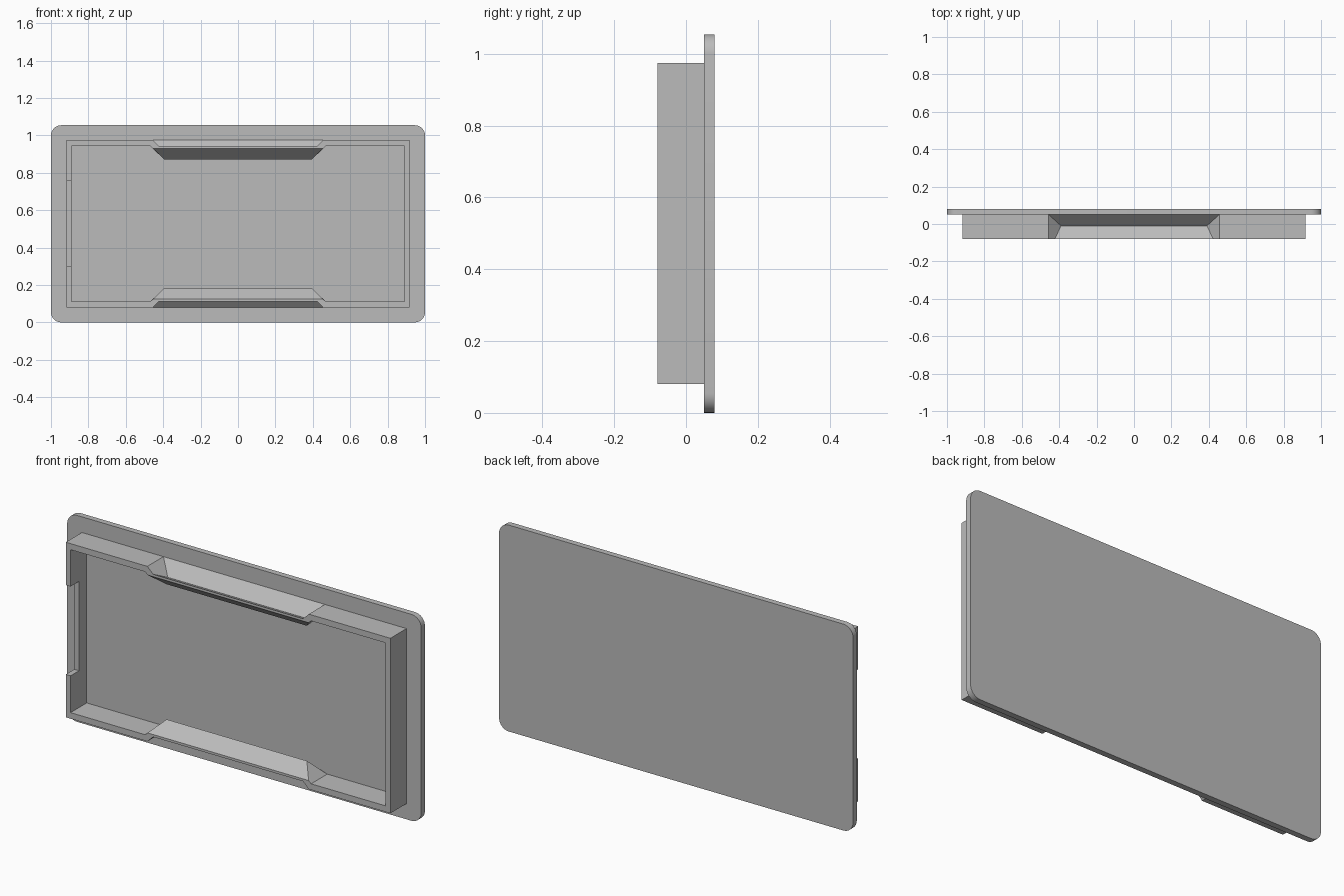
import bpy
import bmesh

if "Cube" in bpy.data.objects:
    bpy.data.objects.remove(bpy.data.objects["Cube"])

HEIGHT = 1.054
MID = HEIGHT / 2
FRONT, SEAM, BACK = -0.08, 0.05, 0.08

grey = bpy.data.materials.new("plain grey")
grey.use_nodes = True
COLOUR = (0.5, 0.5, 0.5, 1)
grey.diffuse_color = COLOUR
grey.node_tree.nodes["Principled BSDF"].inputs["Base Color"].default_value = COLOUR


def hull(name, points):
    """Convex solid around the points."""
    bm = bmesh.new()
    for p in points:
        bm.verts.new(p)
    res = bmesh.ops.convex_hull(bm, input=bm.verts[:])
    loose = [v for v in bm.verts if not v.link_faces]
    bmesh.ops.delete(bm, geom=loose, context="VERTS")
    bmesh.ops.dissolve_limit(bm, angle_limit=0.01, verts=bm.verts[:], edges=bm.edges[:])
    bmesh.ops.recalc_face_normals(bm, faces=bm.faces[:])
    mesh = bpy.data.meshes.new(name)
    bm.to_mesh(mesh)
    bm.free()
    mesh.materials.append(grey)
    ob = bpy.data.objects.new(name, mesh)
    bpy.context.collection.objects.link(ob)
    return ob


def box(name, xs, ys, zs):
    return hull(name, [(x, y, z) for x in xs for y in ys for z in zs])


def combine(target, tool, operation):
    """Apply a boolean and discard the tool."""
    mod = target.modifiers.new("shape", "BOOLEAN")
    mod.operation, mod.object, mod.solver = operation, tool, "EXACT"
    bpy.context.view_layer.objects.active = target
    bpy.ops.object.modifier_apply(modifier=mod.name)
    bpy.data.objects.remove(tool)


def dent(name, profile, side):
    """Solid from (half width, y, height above the middle), mirrored in x."""
    return hull(name, [(s * x, y, MID + side * h) for x, y, h in profile for s in (-1, 1)])


# Back plate with rounded corners
plate = box("back_plate", (-1, 1), (SEAM, BACK), (0, HEIGHT))
bm = bmesh.new()
bm.from_mesh(plate.data)
corners = [e for e in bm.edges if abs(e.verts[0].co.y - e.verts[1].co.y) > 0.01]
bmesh.ops.bevel(bm, geom=corners, offset=0.055, segments=8, profile=0.5, affect="EDGES")
bm.to_mesh(plate.data)
bm.free()

# Raised rim, open to the front
rim = box("raised_rim", (-0.917, 0.917), (FRONT, SEAM), (MID - 0.447, MID + 0.447))
combine(rim, box("hollow", (-0.89, 0.89), (-0.2, 0.2), (MID - 0.416, MID + 0.416)), "DIFFERENCE")

# Finger grips pressed into the top and bottom walls
inner = [(0.469, SEAM, 0.416), (0.396, -0.01, 0.345), (0.455, -0.068, 0.403),
         (0.455, FRONT, 0.403), (0.469, FRONT, 0.416),
         (0.469, SEAM, 0.43), (0.469, FRONT, 0.43)]
outer = [(0.456, SEAM, 0.447), (0.39, -0.01, 0.382), (0.433, -0.055, 0.425),
         (0.433, -0.1, 0.425), (0.456, -0.1, 0.447),
         (0.456, SEAM, 0.47), (0.456, -0.1, 0.47)]
for side in (-1, 1):
    combine(rim, dent("grip_bulge", inner, side), "UNION")
    combine(rim, dent("grip_recess", outer, side), "DIFFERENCE")

# Shallow gap in one end wall
combine(rim, box("gap", (-1, -0.8), (-0.2, -0.012), (MID - 0.228, MID + 0.228)), "DIFFERENCE")

# Smooth only the rounded plate corners
bpy.ops.object.select_all(action="DESELECT")
plate.select_set(True)
bpy.context.view_layer.objects.active = plate
bpy.ops.object.shade_smooth_by_angle(angle=0.6)
